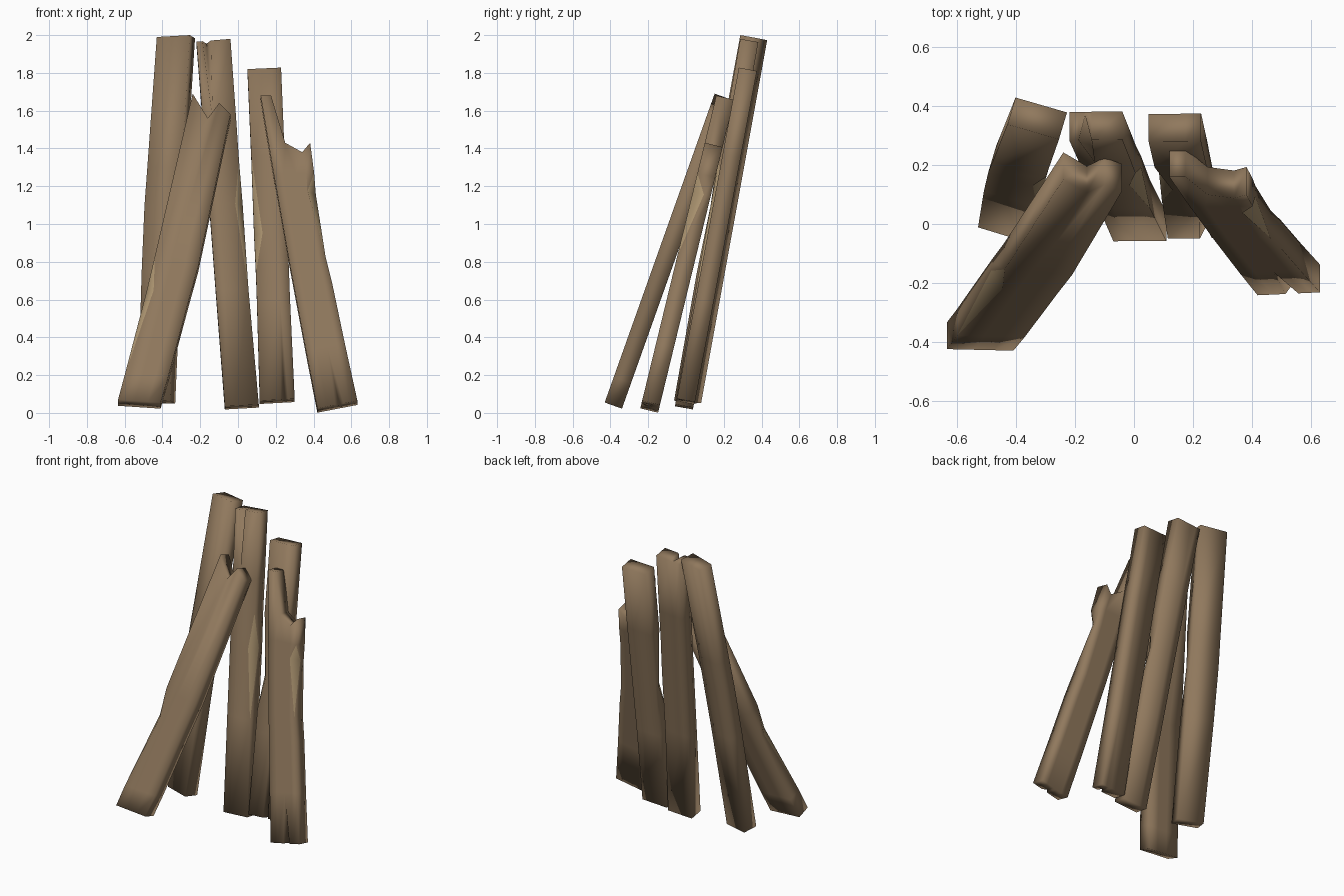
import bpy, bmesh
from mathutils import Vector

if "Cube" in bpy.data.objects:
    bpy.data.objects.remove(bpy.data.objects["Cube"])


def material(name, rgb):
    m = bpy.data.materials.new(name)
    m.diffuse_color = (*rgb, 1)
    m.use_nodes = True
    m.node_tree.nodes["Principled BSDF"].inputs["Base Color"].default_value = m.diffuse_color
    return m


BARK = material("weathered brown wood", (0.28, 0.19, 0.11))
CHIP = material("pale chipped wood", (0.43, 0.31, 0.17))
THICK = 0.097


def plank(name, y0, slope, stations, cols=(0, 1), crack_col=None, yaw=0.0):
    """Loft a leaning board. A station = (front points (x, z), left chip, right chip, crack).
    chip = (width, depth), crack = (half width, depth)."""
    depth = Vector((yaw, 1, -slope)).normalized()
    bm = bmesh.new()
    rings = []
    for pts, chip_l, chip_r, crack in stations:
        if len(pts) == 2:
            (ax, az), (bx, bz) = pts
            pts = [(ax + (bx - ax) * u, az + (bz - az) * u) for u in cols]
        front3 = [Vector((x, y0 + slope * z - yaw * (x - pts[0][0]), z)) for x, z in pts]
        across = (front3[-1] - front3[0]).normalized()
        front, back = [], []
        for i, p in enumerate(front3):
            if i == 0:
                f = [p + depth * chip_l[1], p + across * chip_l[0]]
                b = [p, p]
            elif i == len(front3) - 1:
                f = [p - across * chip_r[0], p + depth * chip_r[1]]
                b = [p, p]
            elif i == crack_col:
                w = across * crack[0]
                f = [p - w, p + depth * crack[1], p + w]
                b = [p - w, p, p + w]
            else:
                f, b = [p], [p]
            front += f
            back += [q + depth * THICK for q in b]
        rings.append([bm.verts.new(q) for q in front + back[::-1]])
    n = len(rings[0])
    m = n // 2
    # long sides, with the pale chip faces on the two front corners
    for r, s in zip(rings, rings[1:]):
        for i in range(n):
            j = (i + 1) % n
            face = bm.faces.new((r[i], r[j], s[j], s[i]))
            face.material_index = 1 if i in (0, m - 2) else 0
    # end caps as strips from front to back
    for r in (rings[0], rings[-1]):
        for i in range(m - 1):
            bm.faces.new((r[i], r[i + 1], r[n - 2 - i], r[n - 1 - i]))
    bmesh.ops.remove_doubles(bm, verts=bm.verts, dist=0.0005)
    bmesh.ops.recalc_face_normals(bm, faces=bm.faces)
    for f in bm.faces:
        f.smooth = True
    me = bpy.data.meshes.new(name)
    bm.to_mesh(me)
    bm.free()
    me.materials.append(BARK)
    me.materials.append(CHIP)
    ob = bpy.data.objects.new(name, me)
    bpy.context.collection.objects.link(ob)
    return ob


def st(*pts, l=(0, 0), r=(0, 0), crack=(0, 0)):
    return (list(pts), l, r, crack)


# tall turned board at the back left
plank("back_left_plank", -0.024, 0.182, [
    st((-0.53, 0.07), (-0.36, 0.065)),
    st((-0.51, 0.75), (-0.33, 0.75)),
    st((-0.495, 1.1), (-0.31, 1.1), r=(0.035, 0.04)),
    st((-0.48, 1.3), (-0.30, 1.3)),
    st((-0.43, 1.99), (-0.255, 2.0)),
], yaw=0.3)

# tall middle board, split at the top
plank("middle_plank", -0.065, 0.178, [
    st((-0.07, 0.035), (0.11, 0.045)),
    st((-0.118, 0.65), (0.055, 0.66)),
    st((-0.152, 1.1), (0.025, 1.11), r=(0.04, 0.06)),
    st((-0.17, 1.33), (0.005, 1.34)),
    st((-0.187, 1.55), (-0.01, 1.56)),
    st((-0.22, 1.965), (-0.04, 1.98), crack=(0.022, 0.085)),
], cols=(0, 0.3, 1), crack_col=1)

# board right of the middle, cracked at the foot
plank("right_plank", -0.062, 0.187, [
    st((0.115, 0.065), (0.30, 0.075), crack=(0.02, 0.04)),
    st((0.10, 0.6), (0.275, 0.61)),
    st((0.095, 0.74), (0.27, 0.75)),
    st((0.085, 0.95), (0.262, 0.96), l=(0.045, 0.06)),
    st((0.07, 1.36), (0.247, 1.37)),
    st((0.05, 1.82), (0.228, 1.828)),
], cols=(0, 0.7, 1), crack_col=1)

# broken board leaning in from the front left
plank("front_left_plank", -0.45, 0.356, [
    st((-0.635, 0.07), (-0.41, 0.055)),
    st((-0.60, 0.2), (-0.37, 0.19)),
    st((-0.485, 0.66), (-0.26, 0.6)),
    st((-0.44, 0.83), (-0.21, 0.78)),
    st((-0.24, 1.69), (-0.16, 1.56), (-0.10, 1.64), (-0.04, 1.58)),
][:2] + [
    st((-0.485, 0.66), (-0.26, 0.6), l=(0.04, 0.06)),
    st((-0.44, 0.83), (-0.21, 0.78)),
    st((-0.24, 1.69), (-0.16, 1.56), (-0.10, 1.64), (-0.04, 1.58)),
], cols=(0, 0.4, 0.7, 1))

# broken board leaning in from the front right, cracked at the foot
plank("front_right_plank", -0.248, 0.243, [
    st((0.42, 0.024), (0.632, 0.065), crack=(0.022, 0.03)),
    st((0.36, 0.33), (0.565, 0.37)),
    st((0.30, 0.65), (0.50, 0.68)),
    st((0.272, 0.8), (0.463, 0.83)),
    st((0.205, 1.18), (0.412, 1.17), r=(0.045, 0.06)),
    st((0.19, 1.26), (0.403, 1.27)),
    st((0.12, 1.68), (0.175, 1.68), (0.25, 1.43), (0.34, 1.38), (0.382, 1.43)),
], cols=(0, 0.25, 0.55, 0.8, 1), crack_col=2)
